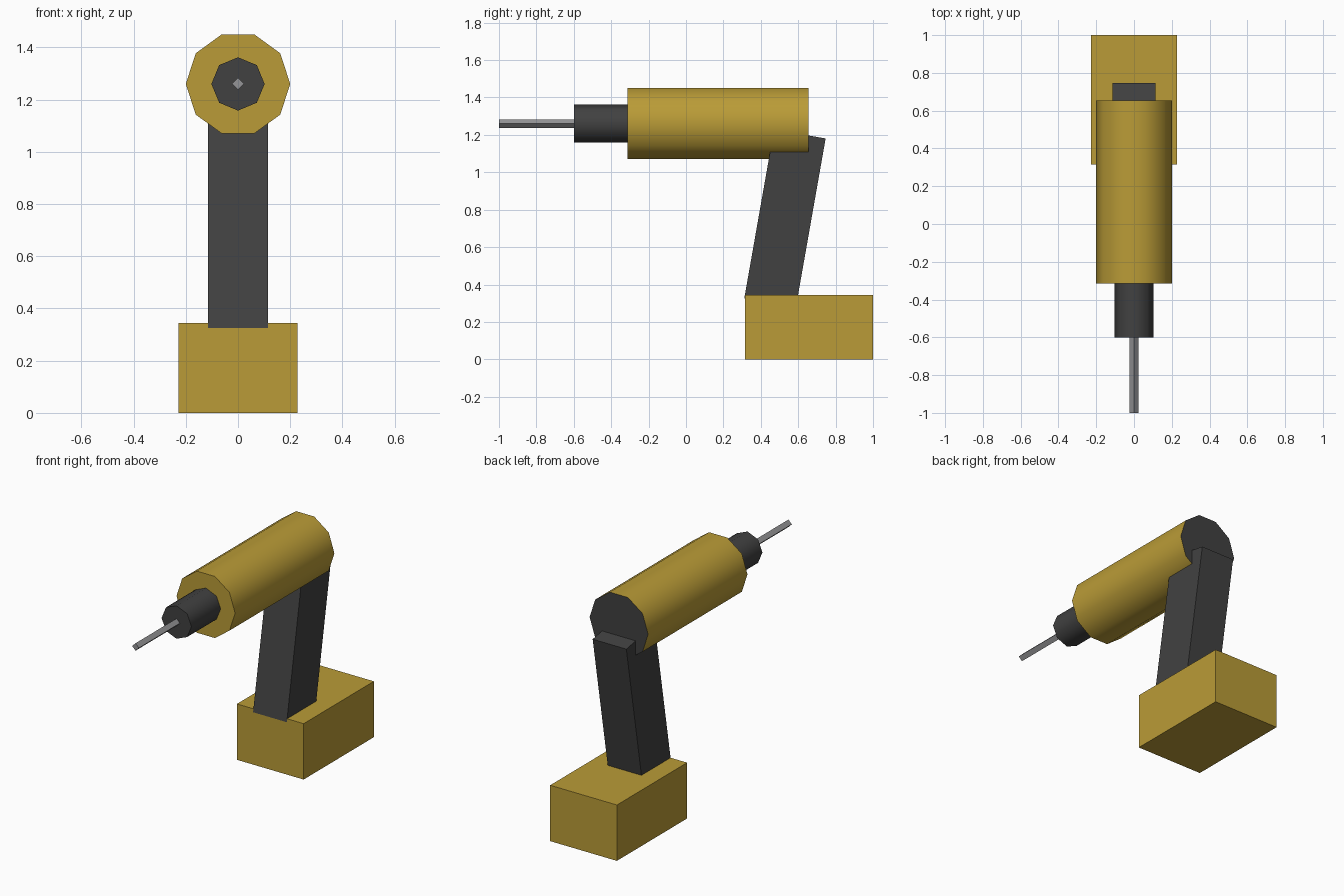
import bpy, math

if "Cube" in bpy.data.objects:
    bpy.data.objects.remove(bpy.data.objects["Cube"])


def material(name, rgb):
    m = bpy.data.materials.new(name)
    m.diffuse_color = (*rgb, 1)
    m.use_nodes = True
    m.node_tree.nodes["Principled BSDF"].inputs["Base Color"].default_value = m.diffuse_color
    return m


gold = material("gold", (0.49, 0.33, 0.038))
dark = material("dark grey", (0.053, 0.053, 0.053))
steel = material("steel grey", (0.30, 0.30, 0.31))


def box(name, centre, size, mat, tilt=0):
    bpy.ops.mesh.primitive_cube_add(size=1, location=centre, rotation=(tilt, 0, 0))
    ob = bpy.context.object
    ob.name = name
    ob.scale = size
    ob.data.materials.append(mat)
    return ob


def tube(name, sides, radius, y0, y1, mat, z=1.26, smooth=True):
    """Cylinder lying along y, with a corner on the x axis."""
    bpy.ops.mesh.primitive_cylinder_add(vertices=sides, radius=radius, depth=y1 - y0)
    ob = bpy.context.object
    ob.name = name
    turn = 0 if sides != 10 else math.pi / 2
    for v in ob.data.vertices:
        x, y, h = v.co
        x, y = (x * math.cos(turn) - y * math.sin(turn),
                x * math.sin(turn) + y * math.cos(turn))
        v.co = (x, -h, y)
    ob.location = (0, (y0 + y1) / 2, z)
    ob.data.materials.append(mat)
    if smooth:
        bpy.ops.object.shade_smooth_by_angle(angle=math.radians(60))
    return ob


# Base block and leaning post
box("base", (0, 0.6575, 0.1725), (0.456, 0.685, 0.345), gold)
box("post", (0, 0.529, 0.753), (0.23, 0.28, 0.918), dark, math.radians(-10))

# Main barrel with a dark rear face
body = tube("barrel", 10, 0.2, -0.314, 0.655, gold)
body.data.materials.append(dark)
for p in body.data.polygons:
    if p.normal.y > 0.9:
        p.material_index = 1

# Collar and thin needle at the front
tube("collar", 8, 0.102, -0.6, -0.30, dark)
tube("needle", 4, 0.023, -1.0, -0.59, steel, smooth=False)
